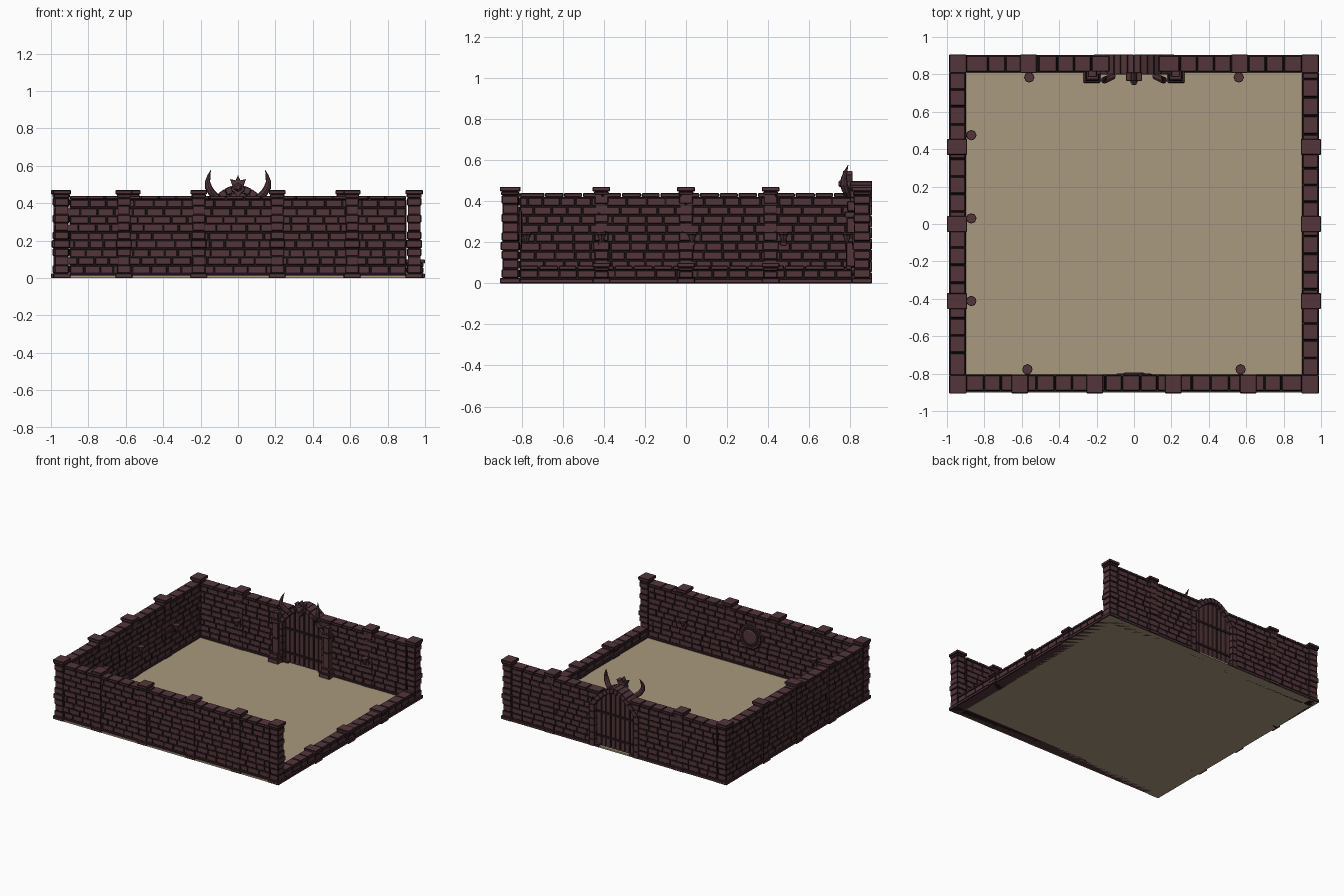
import bpy, bmesh, math, random
from mathutils import Matrix, Vector

if "Cube" in bpy.data.objects:
    bpy.data.objects.remove(bpy.data.objects["Cube"])
random.seed(4)


def material(name, rgb):
    m = bpy.data.materials.new(name)
    m.diffuse_color = (*rgb, 1)
    m.use_nodes = True
    m.node_tree.nodes["Principled BSDF"].inputs["Base Color"].default_value = m.diffuse_color
    return m


STONE = material("maroon stone", (0.084, 0.036, 0.042))
DARK = material("dark mortar", (0.017, 0.008, 0.010))
SAND = material("sand", (0.40, 0.32, 0.21))


def box(bm, x0, x1, y0, y1, z0, z1):
    m = Matrix.Translation(((x0 + x1) / 2, (y0 + y1) / 2, (z0 + z1) / 2))
    m = m @ Matrix.Diagonal((x1 - x0, y1 - y0, z1 - z0, 1))
    bmesh.ops.create_cube(bm, size=1, matrix=m)


def prism(bm, pts, y0, y1):
    """Extrude an x-z outline from y0 to y1."""
    a = [bm.verts.new((x, y0, z)) for x, z in pts]
    b = [bm.verts.new((x, y1, z)) for x, z in pts]
    bm.faces.new(a)
    bm.faces.new(b[::-1])
    for i in range(len(pts)):
        j = (i + 1) % len(pts)
        bm.faces.new((a[j], a[i], b[i], b[j]))


def cone(bm, loc, r0, r1, depth, seg=8, rot=Matrix()):
    bmesh.ops.create_cone(bm, cap_ends=True, segments=seg, radius1=r0, radius2=r1,
                          depth=depth, matrix=Matrix.Translation(loc) @ rot)


def finish(name, bm, mat, matrix=Matrix(), edge=0):
    """Make the object; edge gives worn, dark chamfered corners."""
    bmesh.ops.recalc_face_normals(bm, faces=bm.faces)
    me = bpy.data.meshes.new(name)
    bm.to_mesh(me)
    bm.free()
    me.materials.append(mat)
    ob = bpy.data.objects.new(name, me)
    ob.matrix_world = matrix
    bpy.context.collection.objects.link(ob)
    if edge:
        me.materials.append(DARK)
        b = ob.modifiers.new("edge", 'BEVEL')
        b.width, b.segments, b.material = edge, 1, 1
        b.limit_method = 'ANGLE'
    return ob


def side(angle, dist):
    """Local frame of a wall: x along it, -y outward."""
    return Matrix.Rotation(math.radians(angle), 4, 'Z') @ Matrix.Translation((0, -dist, 0))


def run(bm, a, b, z0, z1, half, lo, hi, gap, jitter=0):
    """Fill the span a..b with blocks of varied length."""
    x = a
    while x < b - 0.02:
        e = min(b, x + random.uniform(lo, hi))
        if b - e < 0.03:
            e = b
        h = half + random.uniform(0, jitter)
        box(bm, x + gap, e - gap, -h, h, z0, z1)
        x = e


def wall(name, angle, dist, L, top, rows, gate=False):
    m = side(angle, dist)
    core, bricks, caps = bmesh.new(), bmesh.new(), bmesh.new()
    for a, b in ([(-L, -0.2), (0.2, L)] if gate else [(-L, L)]):
        box(core, a, b, -0.033, 0.033, 0, top)
    if gate:
        box(core, -0.2, 0.2, -0.015, 0.015, 0.32, top)
    pitch = (top - 0.025) / rows
    for r in range(rows):
        z = 0.025 + r * pitch
        inner = 0.2 if z < 0.355 else 0.14
        off = -0.045 * (r % 2)
        for a, b in ([(-L, -inner), (inner, L)] if gate else [(-L + off, L)]):
            run(bricks, a, b, z + 0.004, z + pitch - 0.004, 0.036, 0.07, 0.105, 0.004, 0.003)
    for a, b in ([(-L, -0.13), (0.13, L)] if gate else [(-L, L)]):
        run(caps, a, b, top, top + 0.02, 0.042, 0.088, 0.1, 0.002)
        box(caps, a, b, -0.046, 0.046, 0, 0.022)
    finish(name + "_core", core, DARK, m)
    finish(name + "_bricks", bricks, STONE, m, 0.002)
    finish(name + "_coping", caps, STONE, m, 0.004)


def post(name, m, x, half, depth, top):
    """Pier of alternating blocks with a stepped cap."""
    bm, core = bmesh.new(), bmesh.new()
    n = max(1, round((top - 0.065) / 0.047))
    pitch = (top - 0.065) / n
    box(core, x - half + 0.014, x + half - 0.014, -depth + 0.014, depth - 0.014, 0, top - 0.03)
    box(bm, x - half, x + half, -depth, depth, 0, 0.025)
    for i in range(n):
        s = 0.004 if i == 3 else 0.009 + 0.004 * (i % 2)
        z = 0.025 + i * pitch
        box(bm, x - half + s, x + half - s, -depth + s, depth - s, z + 0.002, z + pitch - 0.002)
    box(bm, x - half + 0.007, x + half - 0.007, -depth + 0.007, depth - 0.007, top - 0.04, top - 0.023)
    box(bm, x - half, x + half, -depth, depth, top - 0.023, top)
    finish(name + "_core", core, DARK, m)
    finish(name, bm, STONE, m, 0.004)


# Floor slab
bm = bmesh.new()
box(bm, -0.985, 0.985, -0.9, 0.9, 0, 0.012)
finish("floor", bm, SAND)

# Three high walls and one low wall
wall("front_wall", 0, 0.85, 0.9, 0.42, 9)
wall("back_wall", 180, 0.857, 0.9, 0.42, 9, gate=True)
wall("left_wall", -90, 0.943, 0.81, 0.42, 9)
wall("right_low_wall", 90, 0.943, 0.81, 0.066, 1)

# Posts along the walls and at the corners
for i, x in enumerate((-0.61, -0.21, 0.21, 0.61)):
    post(f"front_post_{i}", side(0, 0.855), x, 0.045, 0.05, 0.47)
for i, x in enumerate((-0.565, 0.565)):
    post(f"back_post_{i}", side(180, 0.857), x, 0.045, 0.05, 0.47)
for i, y in enumerate((-0.412, 0, 0.412)):
    post(f"left_post_{i}", side(-90, 0.946), y, 0.043, 0.054, 0.47)
    post(f"right_low_post_{i}", side(90, 0.946), y, 0.043, 0.054, 0.1)
for sx in (-1, 1):
    for sy in (-1, 1):
        post("corner_post", Matrix.Translation((0, sy * 0.857, 0)), sx * 0.942, 0.047, 0.05, 0.47)


# Gate arch
def arch_z(x, a, h):
    return 0.33 + h * max(0, 1 - (abs(x) / a) ** 1.8)


bm = bmesh.new()
N = 12
for i in range(N):
    t0, t1 = -1 + 2 * i / N, -1 + 2 * (i + 1) / N
    q = [(t * a, arch_z(t * a, a, h)) for a, h in ((0.215, 0.17), (0.17, 0.13)) for t in (t0, t1)]
    prism(bm, (q[0], q[1], q[3], q[2]), 0.80, 0.906)
for s in (-1, 1):
    for i in range(6):
        x0, x1 = sorted((s * 0.17, s * 0.215))
        box(bm, x0, x1, 0.80, 0.906, i * 0.055, i * 0.055 + 0.053)
finish("gate_arch", bm, STONE, edge=0.003)

# Gate leaves: backing, planks, bands
bm = bmesh.new()
xs = [-0.17 + 0.034 * i for i in range(11)]
prism(bm, [(-0.17, 0)] + [(x, arch_z(x, 0.171, 0.132)) for x in xs] + [(0.17, 0)], 0.838, 0.872)
for z in (0.08, 0.27):
    box(bm, -0.168, 0.168, 0.824, 0.886, z, z + 0.018)
finish("gate_backing_and_bands", bm, DARK)
bm = bmesh.new()
for i in range(8):
    x0, x1 = -0.166 + i * 0.0415 + 0.003, -0.166 + (i + 1) * 0.0415 - 0.003
    prism(bm, [(x0, 0.012), (x0, arch_z(x0, 0.171, 0.13)), (x1, arch_z(x1, 0.171, 0.13)), (x1, 0.012)],
          0.829, 0.881)
finish("gate_planks", bm, STONE, edge=0.002)

# Buttresses with stepped pedestals on the inner side of the gate
bm = bmesh.new()
for s in (-1, 1):
    for cx, w, y, z0, z1 in ((0.225, 0.045, 0.755, 0, 0.045), (0.225, 0.037, 0.765, 0.045, 0.08),
                             (0.222, 0.028, 0.78, 0.08, 0.2), (0.222, 0.026, 0.782, 0.2, 0.32),
                             (0.222, 0.034, 0.772, 0.32, 0.35), (0.222, 0.024, 0.785, 0.35, 0.40)):
        box(bm, s * cx - w, s * cx + w, y, 0.83, z0, z1)
finish("gate_buttresses", bm, STONE, edge=0.004)

# Curved horns
bm = bmesh.new()
path = ((0.11, 0.43, 0.018), (0.14, 0.455, 0.02), (0.158, 0.485, 0.019), (0.163, 0.515, 0.014),
        (0.156, 0.545, 0.009), (0.146, 0.577, 0.001))
for s in (-1, 1):
    rings = []
    for i, (x, z, r) in enumerate(path):
        p, q = path[max(i - 1, 0)], path[min(i + 1, len(path) - 1)]
        d = Vector((q[0] - p[0], 0, q[1] - p[1])).normalized()
        n = Vector((d.z, 0, -d.x))
        y = 0.79 - 0.022 * math.sin(i / 5 * math.pi)
        ring = []
        for k in range(8):
            a = k * math.pi / 4
            v = Vector((x, y, z)) + n * r * math.cos(a) + Vector((0, r * math.sin(a), 0))
            ring.append(bm.verts.new((s * v.x, v.y, v.z)))
        rings.append(ring)
    for a, b in zip(rings, rings[1:]):
        for k in range(8):
            bm.faces.new((a[k], a[k - 1], b[k - 1], b[k]))
    bm.faces.new(rings[0])
    bm.faces.new(rings[-1])
finish("gate_horns", bm, STONE)

# Spiked crest at the top of the arch
bm = bmesh.new()
half = [(0, 0.55), (0.013, 0.522), (0.043, 0.53), (0.03, 0.495), (0.036, 0.47), (0.018, 0.455), (0, 0.425)]
prism(bm, half + [(-x, z) for x, z in half[-2:0:-1]], 0.765, 0.81)
cone(bm, (0, 0.755, 0.485), 0.026, 0.012, 0.026, 6, Matrix.Rotation(math.pi / 2, 4, 'X'))
finish("gate_crest", bm, STONE, edge=0.002)

# Round medallion on the inside of the front wall
turn = Matrix.Rotation(-math.pi / 2, 4, 'X')
bm = bmesh.new()
cone(bm, (0, -0.808, 0.26), 0.1, 0.095, 0.016, 20, turn)
finish("medallion_rim", bm, STONE, edge=0.004)
bm = bmesh.new()
cone(bm, (0, -0.803, 0.26), 0.08, 0.08, 0.01, 20, turn)
finish("medallion_groove", bm, DARK)
bm = bmesh.new()
cone(bm, (0, -0.802, 0.26), 0.074, 0.05, 0.016, 20, turn)
finish("medallion_boss", bm, STONE)

# Wall sconces
spots = [(0, 0.85, x) for x in (-0.57, 0.57)] + [(180, 0.857, x) for x in (-0.56, 0.56)]
spots += [(-90, 0.943, -y) for y in (0.475, 0.03, -0.412)]
for angle, dist, u in spots:
    bm = bmesh.new()
    box(bm, u - 0.014, u + 0.014, 0.03, 0.048, 0.185, 0.25)
    box(bm, u - 0.007, u + 0.007, 0.04, 0.075, 0.215, 0.228)
    cone(bm, (u, 0.073, 0.218), 0.007, 0.024, 0.04)
    cone(bm, (u, 0.073, 0.244), 0.028, 0.028, 0.012)
    finish("sconce", bm, STONE, side(angle, dist), 0.002)
